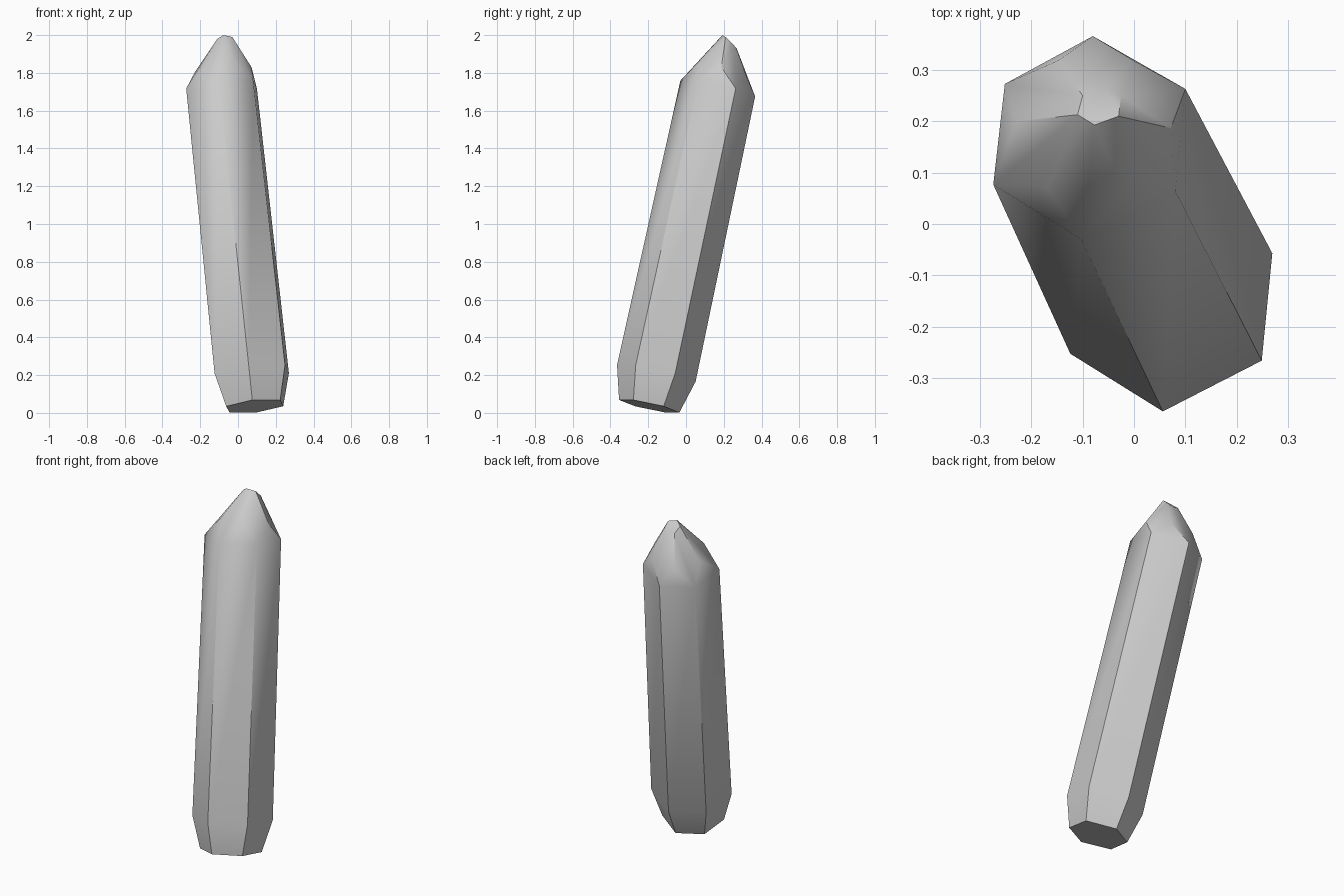
import bpy
import bmesh
from mathutils import Vector

old = bpy.data.objects.get("Cube")
if old:
    bpy.data.objects.remove(old)

stone = bpy.data.materials.new("pale_grey_stone")
stone.use_nodes = True
grey = (0.6, 0.6, 0.6, 1)
stone.diffuse_color = grey
stone.node_tree.nodes["Principled BSDF"].inputs["Base Color"].default_value = grey

# Slightly irregular six-sided section, anticlockwise from the front corner
SECTION = [(-.015, -.203), (.172, -.107), (.192, .096),
           (.008, .201), (-.167, .106), (-.19, -.094)]
# Small slanted facet at the point
TIP = [(-.077, .193, 2), (-.03, .21, 1.99), (-.025, .25, 1.95),
       (-.06, .268, 1.93), (-.1, .25, 1.95), (-.11, .213, 1.98)]

bm = bmesh.new()


def leaning_ring(centre, scale):
    """Section set square to the leaning axis."""
    cx, cy, cz = centre
    return [bm.verts.new((cx + x * scale, cy + y * scale,
                          cz + (.11 * x - .217 * y) * scale))
            for x, y in SECTION]


def side_quads(lower, upper):
    for i in range(len(lower)):
        j = (i + 1) % len(lower)
        yield lower[i], lower[j], upper[j], upper[i]


# Tapered base and long shaft
foot = leaning_ring((.0875, -.194, .035), .79)
lower_shoulder = leaning_ring((.0717, -.156, .21), 1.03)
upper_shoulder = leaning_ring((-.088, .169, 1.717), .98)
tip = [bm.verts.new(p) for p in TIP]
bm.faces.new(reversed(foot))
bm.faces.new(tip)
for a, b in ((foot, lower_shoulder), (lower_shoulder, upper_shoulder)):
    for quad in side_quads(a, b):
        bm.faces.new(quad)

# Point: each side swells slightly around a raised middle
for a, b, c, d in side_quads(upper_shoulder, tip):
    middle = ((a.co + b.co) / 2).lerp((c.co + d.co) / 2, .35)
    outward = (b.co - a.co).cross(d.co - a.co).normalized()
    peak = bm.verts.new(middle + outward * .025)
    for p, q in ((a, b), (b, c), (c, d), (d, a)):
        bm.faces.new((p, q, peak))

bmesh.ops.recalc_face_normals(bm, faces=bm.faces)
mesh = bpy.data.meshes.new("crystal_shard")
bm.to_mesh(mesh)
bm.free()
mesh.materials.append(stone)
crystal = bpy.data.objects.new("crystal_shard", mesh)
bpy.context.collection.objects.link(crystal)

# Soft point, crisp ridges
bpy.ops.object.select_all(action="DESELECT")
crystal.select_set(True)
bpy.context.view_layer.objects.active = crystal
bpy.ops.object.shade_smooth_by_angle(angle=.52)
